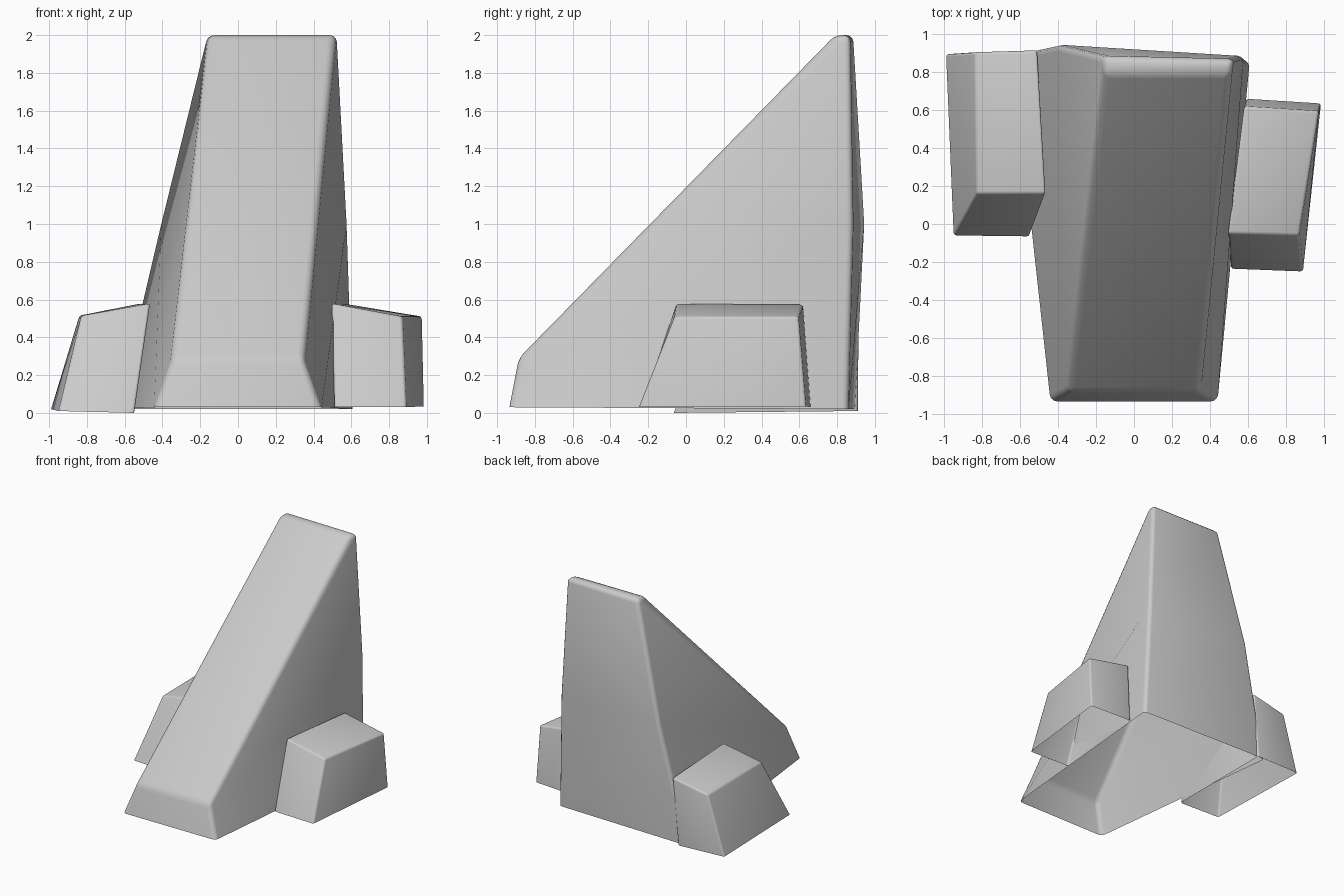
import bpy, bmesh, math

if "Cube" in bpy.data.objects:
    bpy.data.objects.remove(bpy.data.objects["Cube"])


def make_rock(name, verts, faces, bevel):
    """Open-bottomed shell with softly rounded edges."""
    bm = bmesh.new()
    vs = [bm.verts.new(v) for v in verts]
    for f in faces:
        bm.faces.new([vs[i] for i in f])
    bmesh.ops.recalc_face_normals(bm, faces=bm.faces)
    sharp = [e for e in bm.edges
             if len(e.link_faces) == 2 and e.calc_face_angle() > math.radians(16)]
    bmesh.ops.bevel(bm, geom=sharp, offset=bevel, segments=3, profile=0.5,
                    affect='EDGES', clamp_overlap=True)
    mesh = bpy.data.meshes.new(name)
    bm.to_mesh(mesh)
    bm.free()
    obj = bpy.data.objects.new(name, mesh)
    bpy.context.collection.objects.link(obj)
    bpy.ops.object.select_all(action='DESELECT')
    bpy.context.view_layer.objects.active = obj
    obj.select_set(True)
    bpy.ops.object.shade_smooth_by_angle(angle=math.radians(40))
    return obj


# Main leaning wedge: left/right pairs running front base, ledge, peak, back
wedge = [
    (-0.44, -0.935, 0.03), (0.44, -0.935, 0.03),
    (-0.35, -0.885, 0.29), (0.35, -0.885, 0.29),
    (-0.16, 0.79, 2.0), (0.51, 0.79, 2.0),
    (-0.16, 0.885, 2.0), (0.53, 0.87, 2.0),
    (-0.41, 0.945, 1.0), (0.58, 0.885, 1.0),
    (-0.64, 0.895, 0.02), (0.61, 0.86, 0.02),
]
strips = [(i, i + 1, i + 3, i + 2) for i in range(0, 10, 2)]
sides = [(s, s + 2, s + 8, s + 10) for s in (0, 1)]
sides += [(s + 2, s + 4, s + 6, s + 8) for s in (0, 1)]
make_rock("main_wedge", wedge, strips + sides, 0.035)

# Side blocks: bottom ring then top ring, no floor
block_faces = [(4, 5, 6, 7)] + [(i, (i + 1) % 4, (i + 1) % 4 + 4, i + 4) for i in range(4)]

make_rock("left_block", [
    (-0.95, -0.06, 0.01), (-0.55, -0.065, 0.0), (-0.56, 0.91, 0.01), (-0.99, 0.895, 0.02),
    (-0.83, 0.16, 0.515), (-0.465, 0.16, 0.58), (-0.51, 0.915, 0.58), (-0.84, 0.905, 0.515),
], block_faces, 0.015)

make_rock("right_block", [
    (0.51, -0.235, 0.03), (0.89, -0.25, 0.03), (0.985, 0.635, 0.035), (0.59, 0.66, 0.03),
    (0.495, -0.05, 0.58), (0.87, -0.06, 0.51), (0.975, 0.595, 0.51), (0.58, 0.62, 0.575),
], block_faces, 0.015)
